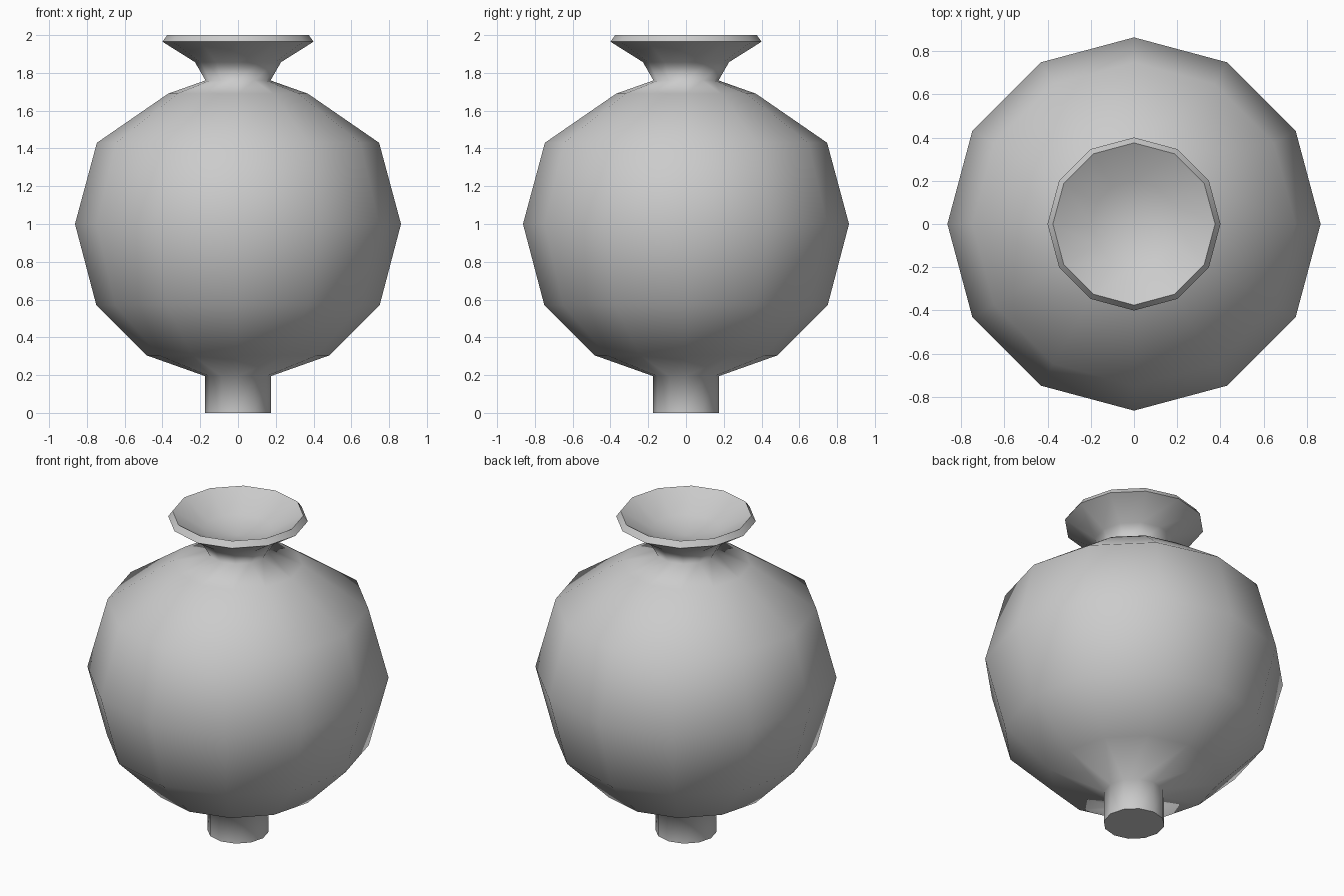
import bpy, bmesh
from math import cos, sin, pi

if "Cube" in bpy.data.objects:
    bpy.data.objects.remove(bpy.data.objects["Cube"])

SIDES = 12
# (radius, height, sharp ring) from foot to inside of the mouth
PROFILE = [
    (0.175, 0.0, True), (0.175, 0.195, False),            # foot
    (0.485, 0.305, False), (0.75, 0.57, False), (0.863, 1.0, False),
    (0.747, 1.43, False), (0.37, 1.69, False),            # round body
    (0.172, 1.76, False), (0.228, 1.857, False),          # neck
    (0.40, 1.965, True), (0.375, 2.0, True),              # lip
    (0.20, 1.90, False),                                  # mouth bowl
]
BOWL_BOTTOM = 1.86


def lathe(name, profile, bottom_z):
    bm = bmesh.new()
    rings = []
    for r, z, _ in profile:
        rings.append([bm.verts.new((r * cos(2 * pi * i / SIDES), r * sin(2 * pi * i / SIDES), z))
                      for i in range(SIDES)])
    for a, b in zip(rings, rings[1:]):
        for i in range(SIDES):
            j = (i + 1) % SIDES
            bm.faces.new((a[i], a[j], b[j], b[i]))
    # base cap and bowl bottom
    bm.faces.new(rings[0][::-1])
    tip = bm.verts.new((0, 0, bottom_z))
    for i in range(SIDES):
        bm.faces.new((rings[-1][i], rings[-1][(i + 1) % SIDES], tip))
    for f in bm.faces:
        f.smooth = True
    # crisp edges at the base and lip
    for ring, (_, _, sharp) in zip(rings, profile):
        if sharp:
            for i in range(SIDES):
                bm.edges.get((ring[i], ring[(i + 1) % SIDES])).smooth = False
    bmesh.ops.recalc_face_normals(bm, faces=bm.faces[:])
    mesh = bpy.data.meshes.new(name)
    bm.to_mesh(mesh)
    bm.free()
    obj = bpy.data.objects.new(name, mesh)
    bpy.context.collection.objects.link(obj)
    return obj


lathe("round_vase", PROFILE, BOWL_BOTTOM)
